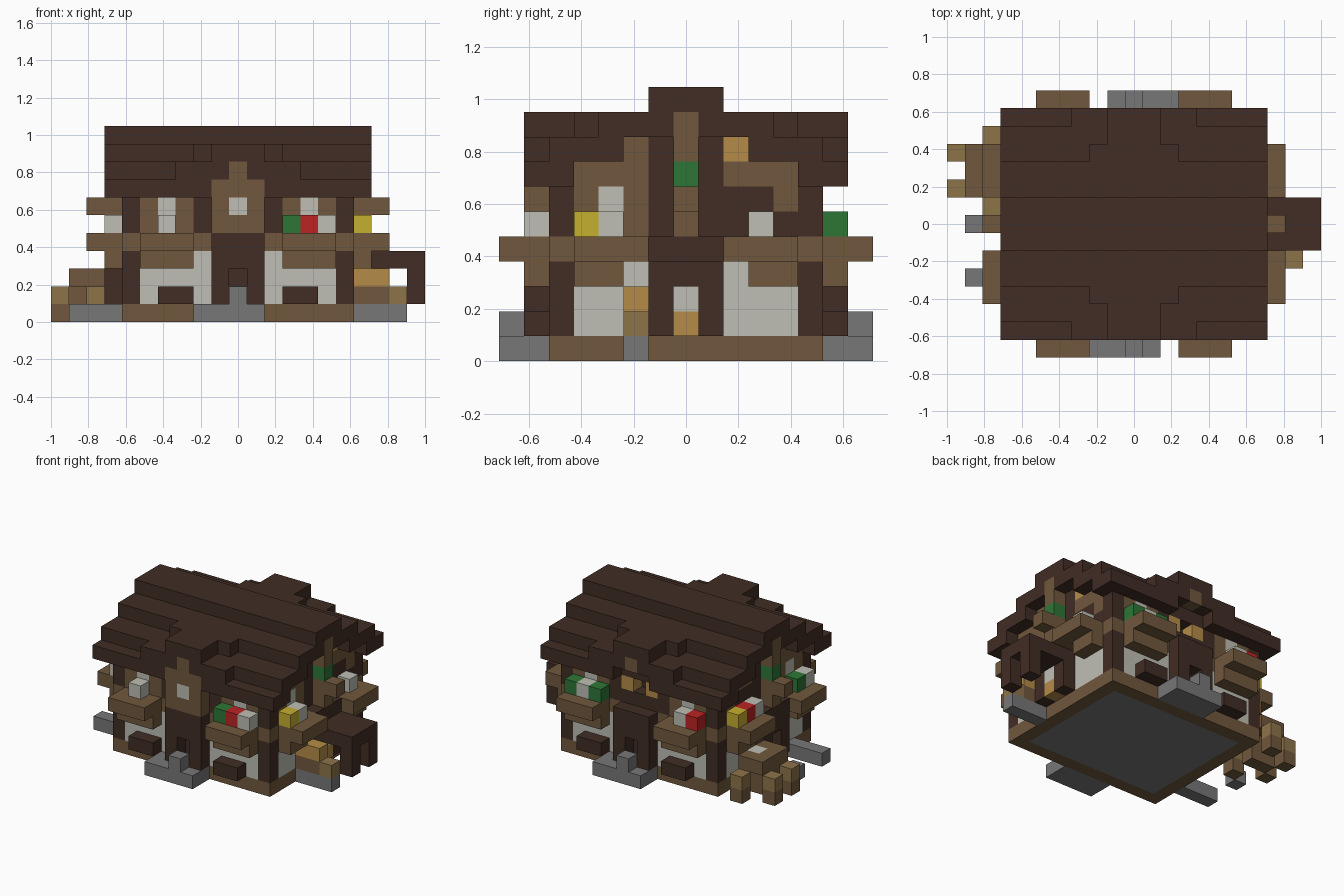
import bpy
import bmesh
from mathutils import Vector

UNIT = 2 / 21
PALETTE = {
    "dark_wood": (.052, .026, .018),
    "brown_wood": (.165, .098, .047),
    "tan_wood": (.27, .175, .068),
    "plaster": (.52, .52, .46),
    "stone": (.185, .185, .19),
    "leaf_green": (.027, .18, .037),
    "petal_red": (.5, .017, .017),
    "petal_yellow": (.56, .43, .028),
    "honey_wood": (.46, .26, .063),
}
cells = {}


def span(v):
    return range(v[0], v[1] + 1) if isinstance(v, tuple) else (v,)


def put(part, colour, x, y, z, mirror=""):
    """Fill a block of cells, optionally mirrored across x and / or y."""
    for sx in ((1, -1) if "x" in mirror else (1,)):
        for sy in ((1, -1) if "y" in mirror else (1,)):
            for i in span(x):
                for j in span(y):
                    for k in span(z):
                        cells[i * sx, j * sy, k] = (part, colour)


def roof_height(i, j):
    i, j = abs(i), abs(j)
    main = 10 - (j + 0) // 2 if j > 1 else 10
    if i <= 1 or (i == 2 and j <= 4):
        return max(main, 9)
    return max(main, 8) if i <= 3 else main


# Foundation and floor
put("foundation", "brown_wood", (-6, 6), (-5, 5), 0)
put("floor", "stone", (-5, 5), (-4, 4), 0)

# Ground floor walls, corner posts and door frames
put("lower_wall", "plaster", (-6, 6), (-5, 5), (1, 3))
put("corner_post", "dark_wood", 6, 5, (1, 3), "xy")
put("storey_band", "brown_wood", (-6, 6), (-5, 5), 4)
put("door", "dark_wood", (-1, 1), 5, (1, 4), "y")
put("door", "dark_wood", 6, (-1, 1), (1, 4), "x")
put("door_post", "dark_wood", 1, 6, (1, 4), "xy")
put("door_lintel", "dark_wood", 0, 6, (3, 4), "y")
put("door_post", "dark_wood", 7, 1, (1, 4), "xy")
put("door_lintel", "dark_wood", 7, 0, (3, 4), "x")

# Upper storey and the mass beneath the roof
for i in range(-6, 7):
    for j in range(-5, 6):
        put("upper_wall", "dark_wood", i, j, (5, roof_height(i, j) - 1))
put("upper_frame", "brown_wood", (3, 5), 5, (5, 6), "xy")
put("upper_frame", "brown_wood", 6, (2, 4), 7, "xy")
put("upper_frame", "brown_wood", 6, -2, (5, 8), "x")
put("upper_frame", "brown_wood", 6, 4, 6, "xy")
put("upper_window", "plaster", 4, 5, 6, "xy")
put("upper_window", "plaster", 6, -3, (5, 6), "x")
put("gable_lamp", "honey_wood", 6, 2, 8, "x")

# Stepped roof with crossing gables
for i in range(-6, 7):
    for j in range(-5, 6):
        put("roof", "dark_wood", i, j, roof_height(i, j))
put("roof", "dark_wood", (2, 7), 6, 7, "xy")
put("roof", "dark_wood", (1, 3), 6, 8, "xy")
put("roof", "dark_wood", (-1, 1), 6, 9, "y")
put("roof", "dark_wood", 7, (5, 6), 7, "xy")
put("roof", "dark_wood", 7, (3, 5), 8, "xy")
put("roof", "dark_wood", 7, (1, 3), 9, "xy")
put("roof", "dark_wood", 7, (-1, 1), 10, "x")
put("gable_tip", "brown_wood", 7, 0, (8, 9), "x")

# Front bay above the door
put("front_bay", "brown_wood", (-1, 1), -6, (5, 7))
put("front_bay", "brown_wood", 0, -6, 8)
put("bay_window", "plaster", 0, -6, 6)

# Back loft opening
put("loft_post", "honey_wood", 1, 5, 6, "x")
del cells[0, 5, 6]
put("loft_post", "brown_wood", 0, 6, 8)

# Flower boxes: upper ledge with a corbel below
put("flower_box", "brown_wood", (3, 5), (6, 7), 4, "xy")
put("box_corbel", "brown_wood", (3, 5), 6, 3, "xy")
put("flower_box", "brown_wood", (7, 8), (2, 4), 4, "xy")
put("box_corbel", "brown_wood", 7, (3, 4), 3, "xy")
put("window_trough", "dark_wood", (3, 4), 6, 1, "xy")

# Side bays with a planted top
put("side_bay", "brown_wood", 7, 0, (5, 6), "x")
put("side_bay", "brown_wood", 8, 0, 6, "x")
put("hanging_plant", "leaf_green", 7, 0, 7, "x")

# Flowers
green, red, yellow, white = "leaf_green", "petal_red", "petal_yellow", "plaster"
for colour, i, j in (
    (white, -4, -6), (green, 3, -6), (red, 4, -6), (white, 5, -6),
    (green, 5, 6), (white, 4, 6), (green, 3, 6), (white, -4, 6), (red, -5, 6),
    (yellow, 7, -4), (white, 7, -3), (white, 7, 3),
    (yellow, -7, 4), (red, -7, 3), (white, -7, 2), (white, -7, -4), (green, -7, -3),
):
    put("flowers", colour, i, j, 5)

# Side porch
put("porch_roof", "dark_wood", (8, 10), (-1, 1), 3)
put("porch_post", "dark_wood", 10, 1, (1, 2), "y")
put("porch_seat", "honey_wood", 7, 0, 1)
put("porch_cushion", "plaster", 7, 0, 2)

# Bench on stones beside the porch
put("bench_stone", "stone", (7, 9), -2, 0)
put("bench", "brown_wood", (7, 8), -2, 1)
put("bench", "tan_wood", 9, -2, 1)
put("bench_back", "honey_wood", (7, 8), -2, 2)

# Stone steps at the front and back
put("front_step", "stone", (-2, 1), (-7, -6), 0)
put("front_step", "stone", 0, -7, 1)
put("back_step", "stone", (-1, 2), (6, 7), 0)
put("back_step", "stone", 0, 7, 1)

# Stepping stones on the table side
put("stepping_stone", "stone", (-9, -7), -3, 0)
put("stepping_stone", "stone", -9, 0, 0)

# Table with stools
put("table", "brown_wood", (-9, -8), 3, (0, 1))
put("table", "brown_wood", (-9, -8), (2, 4), 2)
put("table_plate", "plaster", -8, 3, 2)
for i, j in ((-10, 4), (-10, 2), (-8, 5), (-8, 1)):
    put("stool", "brown_wood", i, j, 0)
    put("stool", "tan_wood", i, j, 1)

# Materials
materials = {}
for name, rgb in PALETTE.items():
    mat = bpy.data.materials.new(name)
    mat.use_nodes = True
    mat.diffuse_color = (*rgb, 1)
    bsdf = next(n for n in mat.node_tree.nodes if n.type == "BSDF_PRINCIPLED")
    bsdf.inputs["Base Color"].default_value = (*rgb, 1)
    bsdf.inputs["Roughness"].default_value = .9
    materials[name] = mat

cube = bpy.data.objects.get("Cube")
if cube:
    bpy.data.objects.remove(cube, do_unlink=True)

# One object per part, keeping only the exposed cell faces
AXES = [Vector(a) for a in ((1, 0, 0), (0, 1, 0), (0, 0, 1))]
for part in sorted({p for p, c in cells.values()}):
    bm = bmesh.new()
    slots = []
    for cell, (owner, colour) in cells.items():
        if owner != part:
            continue
        if colour not in slots:
            slots.append(colour)
        centre = Vector(cell) + AXES[2] / 2
        for a in range(3):
            u, v = AXES[(a + 1) % 3] / 2, AXES[(a + 2) % 3] / 2
            for side in (1, -1):
                n = AXES[a] * side
                if tuple(int(c) for c in Vector(cell) + n) in cells:
                    continue
                mid = centre + n / 2
                ring = [mid - u - v, mid + u - v, mid + u + v, mid - u + v][::side]
                face = bm.faces.new([bm.verts.new(p * UNIT) for p in ring])
                face.material_index = slots.index(colour)
    bmesh.ops.remove_doubles(bm, verts=bm.verts, dist=UNIT / 100)
    mesh = bpy.data.meshes.new(part)
    bm.to_mesh(mesh)
    bm.free()
    for colour in slots:
        mesh.materials.append(materials[colour])
    bpy.context.collection.objects.link(bpy.data.objects.new(part, mesh))
